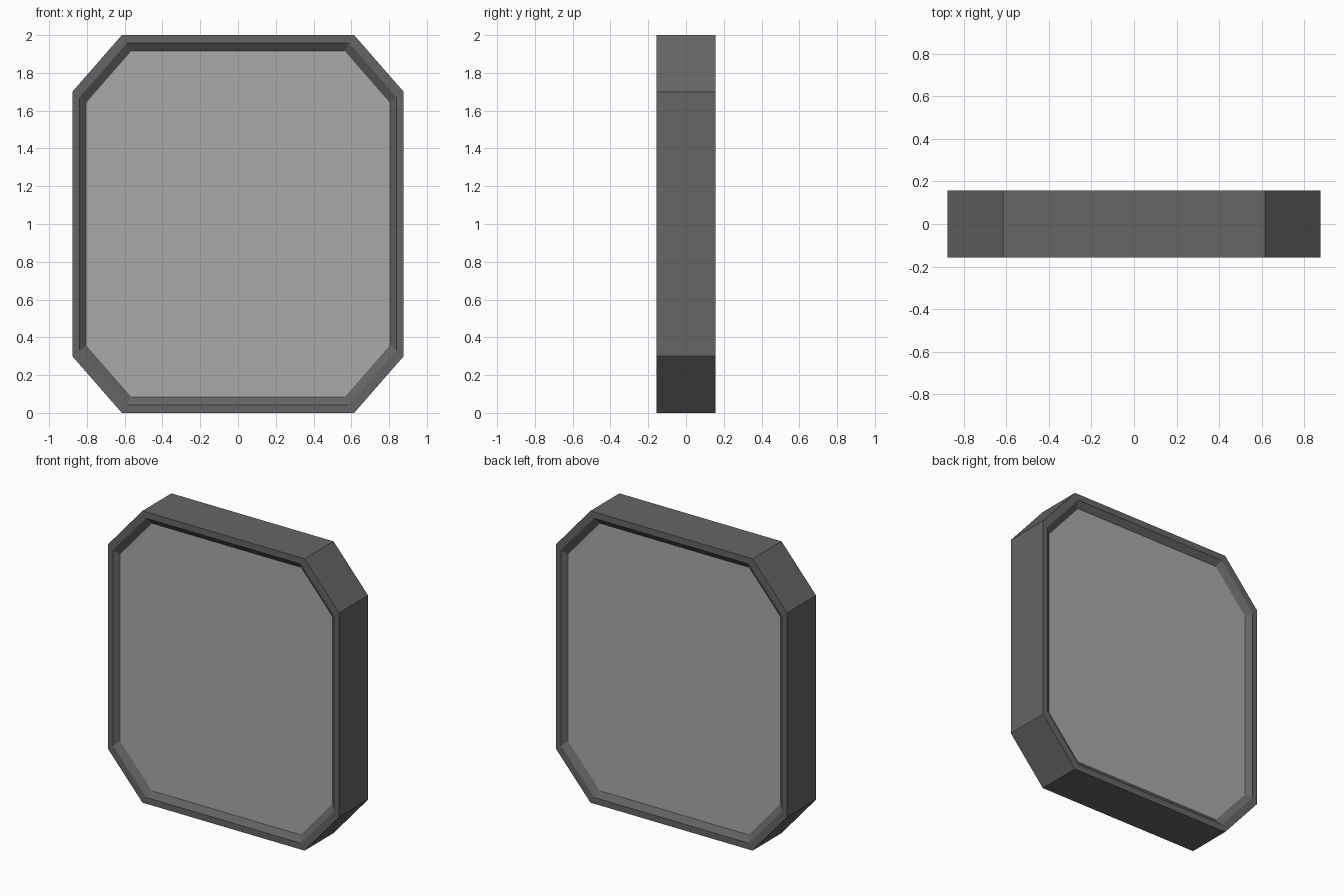
import bpy
import bmesh

if "Cube" in bpy.data.objects:
    bpy.data.objects.remove(bpy.data.objects["Cube"])

HALF = 0.157
OUTLINE = [(0.615, -1), (0.877, -0.7), (0.877, 0.7), (0.615, 1),
           (-0.615, 1), (-0.877, 0.7), (-0.877, -0.7), (-0.615, -1)]


def material(name, grey):
    mat = bpy.data.materials.new(name)
    mat.diffuse_color = (grey, grey, grey, 1)
    mat.use_nodes = True
    mat.node_tree.nodes["Principled BSDF"].inputs["Base Color"].default_value = mat.diffuse_color
    return mat


def finish(bm, name, mat):
    bmesh.ops.recalc_face_normals(bm, faces=bm.faces)
    mesh = bpy.data.meshes.new(name)
    bm.to_mesh(mesh)
    bm.free()
    mesh.materials.append(mat)
    obj = bpy.data.objects.new(name, mesh)
    bpy.context.collection.objects.link(obj)
    return obj


def ring(bm, scale, y):
    return [bm.verts.new((x * scale, y, 1 + z * scale)) for x, z in OUTLINE]


def bridge(bm, a, b):
    for i in range(8):
        j = (i + 1) % 8
        bm.faces.new((a[i], a[j], b[j], b[i]))


# Octagonal frame: outer wall, flat rims and sloped inner lips on both sides
bm = bmesh.new()
section = [(1, -HALF), (1, HALF), (0.957, HALF), (0.917, HALF - 0.03),
           (0.917, -HALF + 0.03), (0.957, -HALF)]
rings = [ring(bm, s, y) for s, y in section]
for k, r in enumerate(rings):
    bridge(bm, r, rings[(k + 1) % len(rings)])
finish(bm, "frame", material("dark_grey", 0.13))

# Recessed panel filling the frame, flat on front and back
bm = bmesh.new()
front, back = ring(bm, 0.917, -HALF + 0.03), ring(bm, 0.917, HALF - 0.03)
bm.faces.new(front)
bm.faces.new(back)
finish(bm, "panel", material("light_grey", 0.4))
